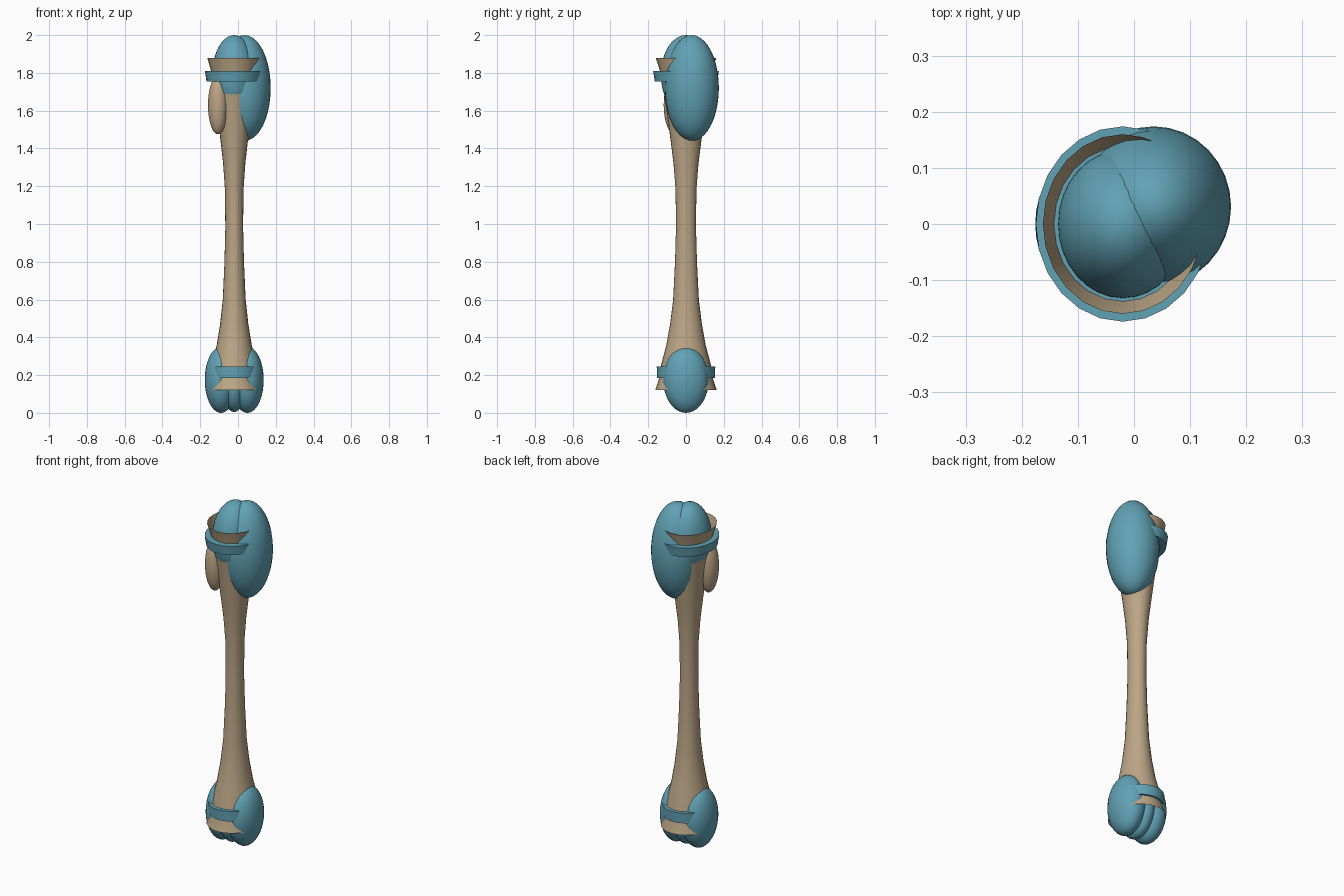
import bpy, bmesh, math

if "Cube" in bpy.data.objects:
    bpy.data.objects.remove(bpy.data.objects["Cube"])

CX = -0.02      # shaft axis
SQ = 0.89       # shaft is slightly narrower in x than in y
SIDES = 24


def material(name, rgb):
    m = bpy.data.materials.new(name)
    m.diffuse_color = (*rgb, 1)
    m.use_nodes = True
    m.node_tree.nodes["Principled BSDF"].inputs["Base Color"].default_value = m.diffuse_color
    return m


TAN = material("tan", (0.50, 0.38, 0.24))
TEAL = material("teal", (0.12, 0.36, 0.46))


def finish(name, bm, mat, angle=40):
    bmesh.ops.recalc_face_normals(bm, faces=bm.faces)
    me = bpy.data.meshes.new(name)
    bm.to_mesh(me)
    bm.free()
    ob = bpy.data.objects.new(name, me)
    bpy.context.collection.objects.link(ob)
    me.materials.append(mat)
    bpy.ops.object.select_all(action='DESELECT')
    ob.select_set(True)
    bpy.context.view_layer.objects.active = ob
    bpy.ops.object.shade_smooth_by_angle(angle=math.radians(angle))
    return ob


def lathe(name, profile, mat, capped):
    # profile: (radius in y, height) pairs
    bm = bmesh.new()
    rings = []
    for r, z in profile:
        ring = []
        for i in range(SIDES):
            a = math.tau * i / SIDES
            ring.append(bm.verts.new((CX + SQ * r * math.cos(a), r * math.sin(a), z)))
        rings.append(ring)
    for lo, hi in zip(rings, rings[1:]):
        for i in range(SIDES):
            j = (i + 1) % SIDES
            bm.faces.new((lo[i], lo[j], hi[j], hi[i]))
    if capped:
        bm.faces.new(rings[0])
        bm.faces.new(rings[-1])
    return finish(name, bm, mat)


def ellipsoid(name, centre, radii, mat):
    bm = bmesh.new()
    bmesh.ops.create_uvsphere(bm, u_segments=32, v_segments=20, radius=1)
    bmesh.ops.scale(bm, vec=radii, verts=bm.verts)
    bmesh.ops.translate(bm, vec=centre, verts=bm.verts)
    return finish(name, bm, mat)


# Long shaft, flared and open at both ends
lathe("shaft", [(0.163, 0.12), (0.143, 0.18), (0.133, 0.25), (0.104, 0.36),
                (0.084, 0.47), (0.068, 0.60), (0.058, 0.80), (0.053, 0.98),
                (0.055, 1.18), (0.066, 1.32), (0.080, 1.43), (0.100, 1.58),
                (0.122, 1.73), (0.138, 1.81), (0.160, 1.88)], TAN, False)

# Bands around the flared ends
lathe("upper_band", [(0.165, 1.755), (0.174, 1.81)], TEAL, True)
lathe("lower_band", [(0.153, 0.185), (0.155, 0.245)], TEAL, True)

# Upper end: round cap, large joint head and small side knob
ellipsoid("upper_cap", (CX, 0, 1.79), (0.116, 0.133, 0.21), TEAL)
ellipsoid("joint_head", (0.035, 0.031, 1.72), (0.138, 0.143, 0.28), TEAL)
ellipsoid("side_knob", (-0.106, -0.06, 1.63), (0.053, 0.058, 0.155), TAN)

# Lower end: two lobes with a middle one between
for side, label in ((-1, "left"), (1, "right")):
    ellipsoid(label + "_lobe", (CX + side * 0.07, 0, 0.175), (0.086, 0.12, 0.175), TEAL)
ellipsoid("middle_lobe", (CX, 0, 0.17), (0.07, 0.12, 0.165), TEAL)
